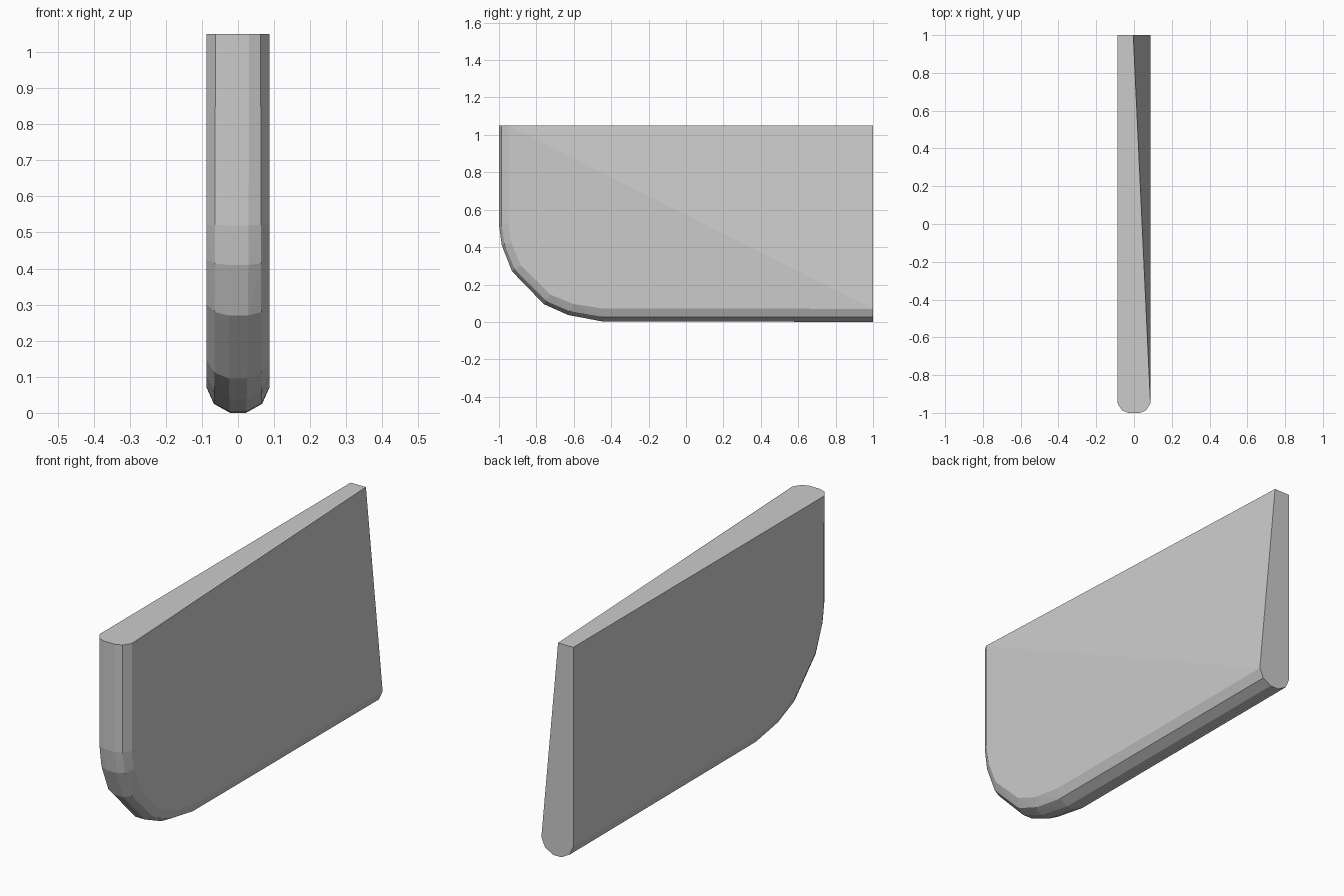
import bpy, bmesh, math
from mathutils import Vector

if "Cube" in bpy.data.objects:
    bpy.data.objects.remove(bpy.data.objects["Cube"])

# Side outline (y, z) from the top front down round the corner to the back
outline = [(-1, 1.05), (-1, 0.52), (-0.985, 0.41), (-0.93, 0.27), (-0.76, 0.095),
           (-0.63, 0.037), (-0.45, 0.003), (1, 0)]
# Outward normal angle in degrees at each outline point (180 = front, 270 = down)
angles = [180, 183, 195, 213, 235, 247, 265, 270]
# Rounded edge: (half width at front, half width below, inset at front, inset below)
rings = [(0.03, 0.022, 0, 0), (0.063, 0.067, 0.013, 0.025), (0.087, 0.087, 0.05, 0.07)]

bm = bmesh.new()
for w_front, w_low, in_front, in_low in rings:
    for (y, z), a in zip(outline, angles):
        t = (a - 180) / 90
        w = w_front + (w_low - w_front) * t
        d = in_front + (in_low - in_front) * t
        r = math.radians(a)
        # Ends stay on the flat top and back planes
        for x in (-w, w):
            bm.verts.new(Vector((x, y - d * math.cos(r), z - d * math.sin(r))))
# Narrowed top back corner
for x in (-0.087, -0.004):
    bm.verts.new((x, 1, 1.05))

# The solid is convex, so its skin is the hull of these points
res = bmesh.ops.convex_hull(bm, input=bm.verts)
loose = [v for v in bm.verts if not v.link_faces]
bmesh.ops.delete(bm, geom=loose, context='VERTS')
bmesh.ops.dissolve_limit(bm, angle_limit=math.radians(1), verts=bm.verts, edges=bm.edges)
bmesh.ops.recalc_face_normals(bm, faces=bm.faces)

mesh = bpy.data.meshes.new("rounded_fin")
bm.to_mesh(mesh)
bm.free()
fin = bpy.data.objects.new("rounded_fin", mesh)
bpy.context.collection.objects.link(fin)
